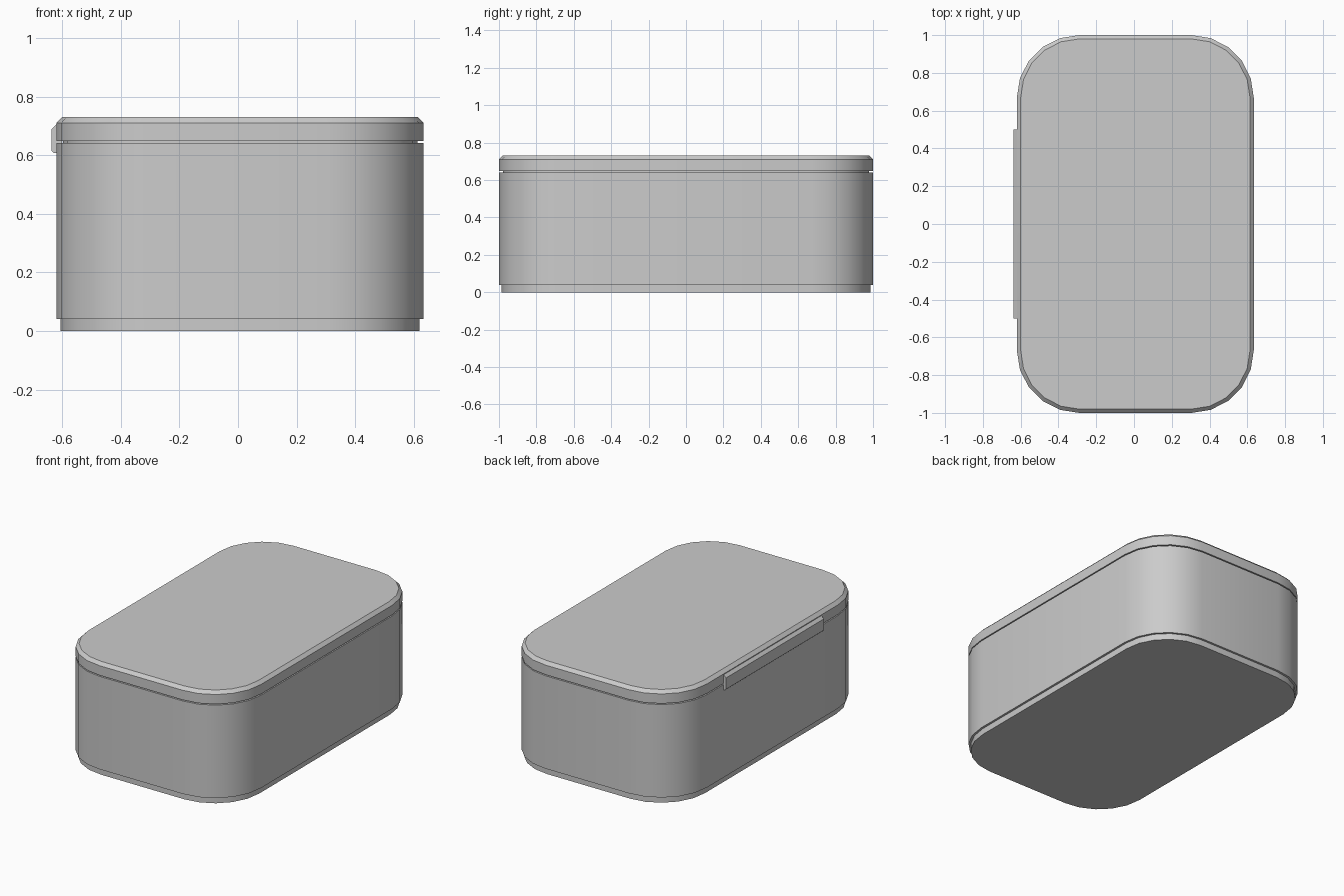
import bpy, bmesh, math

if "Cube" in bpy.data.objects:
    bpy.data.objects.remove(bpy.data.objects["Cube"])

CX, HW, HL, R, SEG = 0.007, 0.627, 1.0, 0.33, 5


def outline(inset, z):
    """Rounded rectangle loop, inset from the full footprint."""
    r = R - inset
    pts = []
    for q, (sx, sy) in enumerate([(1, 1), (-1, 1), (-1, -1), (1, -1)]):
        for i in range(SEG + 1):
            a = math.pi / 2 * (q + i / SEG)
            pts.append((CX + sx * (HW - R) + r * math.cos(a),
                        sy * (HL - R) + r * math.sin(a), z))
    return pts


def loft(name, loops):
    """Closed solid bridging a list of equal-length loops."""
    bm = bmesh.new()
    rings = [[bm.verts.new(p) for p in loop] for loop in loops]
    n = len(rings[0])
    for a, b in zip(rings, rings[1:]):
        for i in range(n):
            j = (i + 1) % n
            bm.faces.new((a[i], a[j], b[j], b[i]))
    bm.faces.new(rings[0][::-1])
    bm.faces.new(rings[-1])
    bmesh.ops.recalc_face_normals(bm, faces=bm.faces)
    mesh = bpy.data.meshes.new(name)
    bm.to_mesh(mesh)
    bm.free()
    ob = bpy.data.objects.new(name, mesh)
    bpy.context.collection.objects.link(ob)
    bpy.ops.object.select_all(action='DESELECT')
    ob.select_set(True)
    bpy.context.view_layer.objects.active = ob
    bpy.ops.object.shade_smooth_by_angle(angle=math.radians(30))
    return ob


# Box body: inset foot, straight wall, narrow neck filling the lid seam
loft("box_body", [outline(i, z) for i, z in [
    (0.014, 0), (0.014, 0.04), (0, 0.04), (0, 0.641), (0.022, 0.641), (0.022, 0.648)]])

# Lid with chamfered top edge
loft("lid", [outline(i, z) for i, z in [
    (0.022, 0.648), (0, 0.648), (0, 0.71), (0.02, 0.73)]])

# Latch strip on the left side, bevelled top and bottom
profile = [(-0.6, 0.607), (-0.628, 0.607), (-0.637, 0.615),
           (-0.637, 0.688), (-0.62, 0.705), (-0.6, 0.705)]
loft("latch", [[(x, y, z) for x, z in profile] for y in (-0.5, 0.5)])
